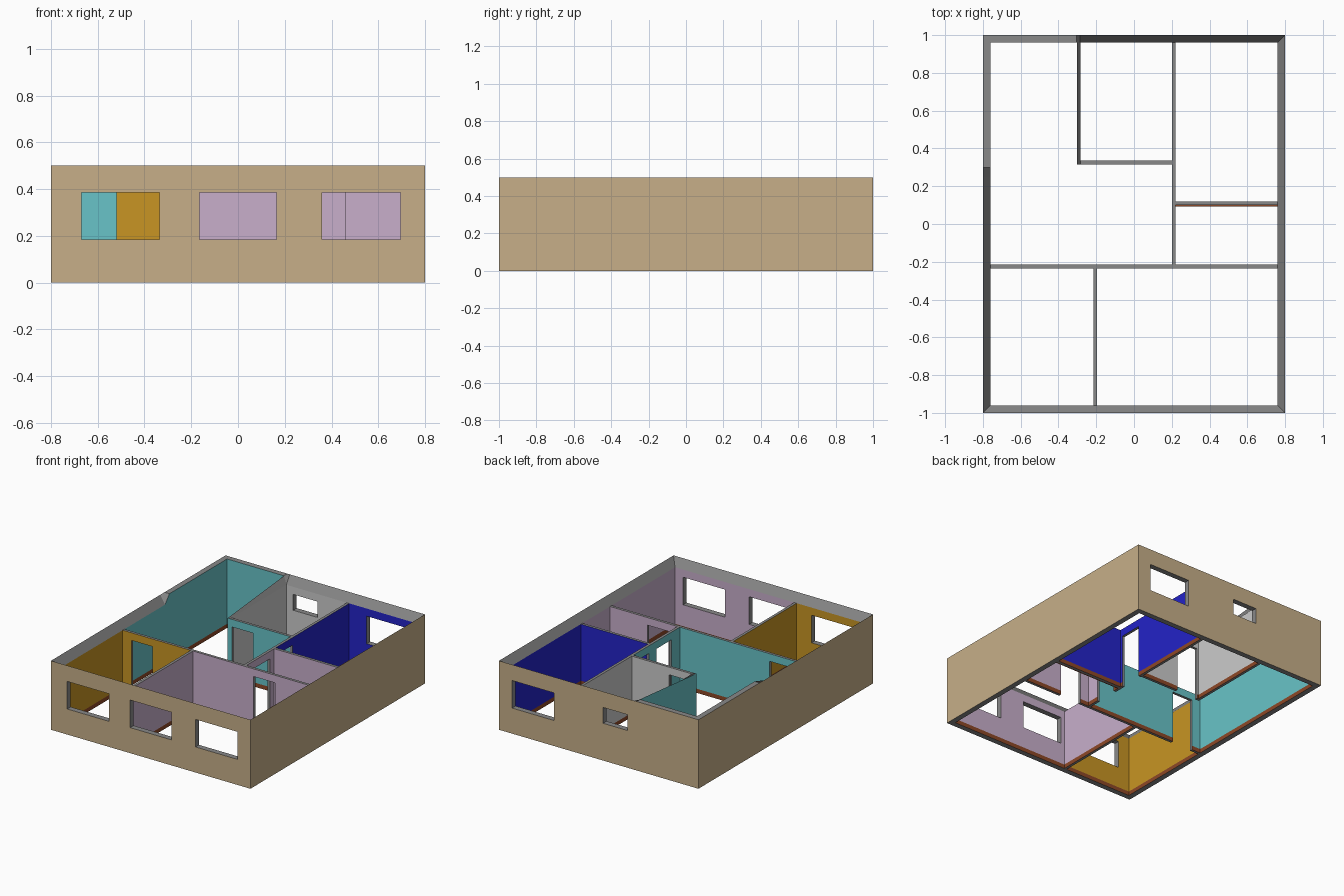
import bpy, bmesh

if "Cube" in bpy.data.objects:
    bpy.data.objects.remove(bpy.data.objects["Cube"])

# Flat colours (linear)
COLOURS = {
    "tan exterior": (0.57, 0.43, 0.25),
    "wall core grey": (0.25, 0.25, 0.25),
    "skirting brown": (0.27, 0.065, 0.02),
    "teal": (0.14, 0.55, 0.58),
    "gold": (0.58, 0.30, 0.017),
    "pink": (0.58, 0.43, 0.60),
    "blue": (0.017, 0.017, 0.58),
    "pale grey": (0.60, 0.60, 0.60),
}
NAMES = list(COLOURS)
MATS = []
for name, rgb in COLOURS.items():
    m = bpy.data.materials.new(name)
    m.diffuse_color = (*rgb, 1)
    m.use_nodes = True
    m.node_tree.nodes["Principled BSDF"].inputs["Base Color"].default_value = m.diffuse_color
    MATS.append(m)
GREY = NAMES.index("wall core grey")

LOW, HIGH = 0.44, 0.50                 # inner and outer wall tops
ZS = [0, 0.03, 0.185, 0.27, 0.385]     # skirting, sill, high sill, head
IX, IY = 0.76, 0.96                    # inside of the outer walls


def paint(x, y, z):
    """Colour of a wall face, by the room that it looks into."""
    if abs(x) > 0.79 or abs(y) > 0.99:
        c = "tan exterior"
    elif z < 0.03:
        c = "skirting brown"
    elif y < -0.225:
        c = "gold" if x < -0.205 else "pink"
    elif x > 0.21:
        c = "pink" if y < 0.11 else "blue"
    elif y > 0.325 and x > -0.293:
        c = "pale grey"
    else:
        c = "teal"
    return NAMES.index(c)


def top_height(x, y):
    """Outer walls slope inwards, except round the back left corner."""
    if max(abs(x) - IX, abs(y) - IY) > 0.01:
        return HIGH
    if x < -0.30 and y > 0.29 and (x < -0.75 or y > 0.95):
        return HIGH
    return LOW


def wall(bm, axis, a, b, u0, u1, breaks=(), openings=(), outer=False):
    """Wall along an axis between offsets a < b, as grid cells minus openings."""
    us = sorted({u0, u1, *breaks, *(u for o in openings for u in o[:2])})
    nz = len(ZS)
    lim = IX if axis == 'x' else IY

    def pt(i, k, side):
        u, s = us[i], (a, b)[side]
        if outer and (side == 1) == (a < 0):      # inner face, mitred corner
            u = max(-lim, min(lim, u))
        x, y = (u, s) if axis == 'x' else (s, u)
        z = ZS[k] if k < nz else top_height(x, y)
        return (x, y, z)

    def solid(i, k):
        if not (0 <= i < len(us) - 1 and 0 <= k < nz):
            return False
        u = (us[i] + us[i + 1]) / 2
        z = ZS[k] + 0.01
        return not any(o[0] < u < o[1] and o[2] < z < o[3] for o in openings)

    def face(pts, mat):
        bm.faces.new([bm.verts.new(p) for p in pts]).material_index = mat

    for i in range(len(us) - 1):
        for k in range(nz):
            if not solid(i, k):
                continue
            u, z = (us[i] + us[i + 1]) / 2, ZS[k] + 0.01
            # painted sides
            for side, s in ((0, a - 0.01), (1, b + 0.01)):
                xy = (u, s) if axis == 'x' else (s, u)
                face([pt(i, k, side), pt(i + 1, k, side),
                      pt(i + 1, k + 1, side), pt(i, k + 1, side)], paint(*xy, z))
            # jambs and wall ends
            for j, n, d in ((i, i - 1, -0.02), (i + 1, i + 1, 0.02)):
                end = j in (0, len(us) - 1)
                if solid(n, k) or (end and outer):
                    continue
                c = (a + b) / 2
                xy = (us[j] + d, c) if axis == 'x' else (c, us[j] + d)
                face([pt(j, k, 0), pt(j, k, 1), pt(j, k + 1, 1), pt(j, k + 1, 0)],
                     paint(*xy, z) if end else GREY)
            # sills, heads, tops and undersides
            for l, n in ((k, k - 1), (k + 1, k + 1)):
                if not solid(i, n):
                    face([pt(i, l, 0), pt(i + 1, l, 0),
                          pt(i + 1, l, 1), pt(i, l, 1)], GREY)


def finish(bm, name):
    bmesh.ops.remove_doubles(bm, verts=bm.verts, dist=1e-4)
    bmesh.ops.recalc_face_normals(bm, faces=bm.faces)
    me = bpy.data.meshes.new(name)
    bm.to_mesh(me)
    bm.free()
    for m in MATS:
        me.materials.append(m)
    bpy.context.collection.objects.link(bpy.data.objects.new(name, me))


# Outer walls: one mitred ring with windows
bm = bmesh.new()
wall(bm, 'x', -1, -IY, -0.8, 0.8, [-0.205],
     [(-0.67, -0.335, 0.185, 0.385), (-0.165, 0.165, 0.185, 0.385),
      (0.36, 0.695, 0.185, 0.385)], outer=True)
wall(bm, 'x', IY, 1, -0.8, 0.8, [-0.305, -0.285, 0.21],
     [(-0.23, -0.035, 0.27, 0.385), (0.36, 0.695, 0.185, 0.385)], outer=True)
wall(bm, 'y', -0.8, -IX, -1, 1, [-0.225, 0.25, 0.30], outer=True)
wall(bm, 'y', IX, 0.8, -1, 1, [-0.225, 0.11], outer=True)
finish(bm, "outer_walls")

# Partitions: name, axis, centre, start, end, breaks at junctions, doorways
T = 0.01
for name, axis, c, u0, u1, breaks, doors in [
    ("bathroom_side_wall", 'y', -0.293, 0.315, IY, [], []),
    ("bathroom_front_wall", 'x', 0.325, -0.283, 0.2, [], [(-0.27, -0.10)]),
    ("long_hall_wall", 'y', 0.21, -0.215, IY, [0.11, 0.325],
     [(-0.12, 0.05), (0.14, 0.31)]),
    ("back_bedroom_wall", 'x', 0.11, 0.22, IX, [], []),
    ("cross_wall", 'x', -0.225, -IX, IX, [-0.205, 0.21],
     [(-0.69, -0.52), (0.29, 0.46)]),
    ("front_rooms_wall", 'y', -0.205, -IY, -0.235, [], []),
]:
    bm = bmesh.new()
    wall(bm, axis, c - T, c + T, u0, u1, breaks, [(*d, 0, 0.385) for d in doors])
    finish(bm, name)

# Deeper skirting board in the small middle room
bm = bmesh.new()
bmesh.ops.create_cube(bm, size=1)
for v in bm.verts:
    v.co = (0.49 + v.co.x * 0.54, 0.096 + v.co.y * 0.009, 0.015 + v.co.z * 0.03)
for f in bm.faces:
    f.material_index = NAMES.index("skirting brown")
finish(bm, "skirting_board")
